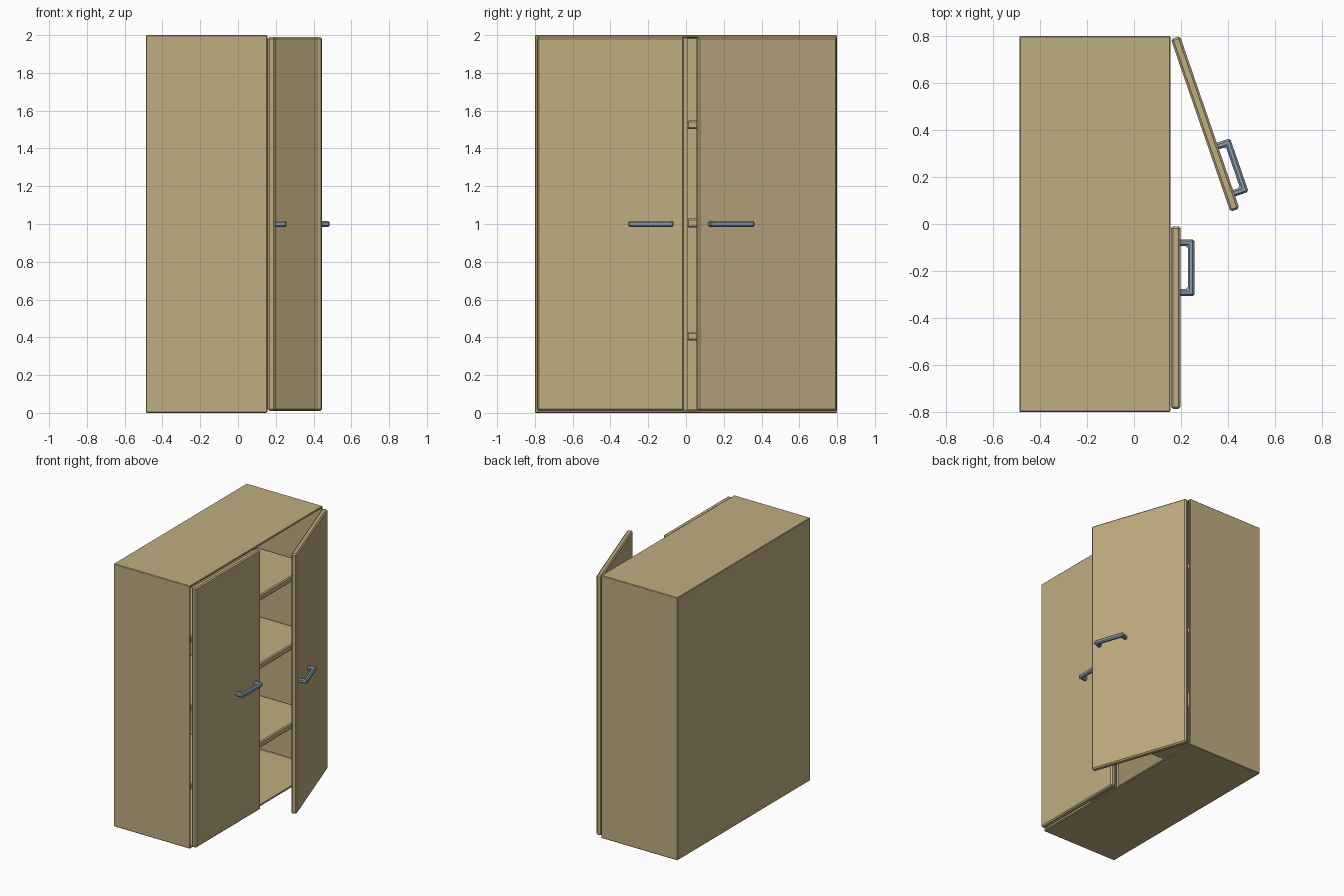
import bpy, bmesh, math
from mathutils import Matrix, Vector

if "Cube" in bpy.data.objects:
    bpy.data.objects.remove(bpy.data.objects["Cube"])


def material(name, rgb):
    m = bpy.data.materials.new(name)
    m.diffuse_color = (*rgb, 1)
    m.use_nodes = True
    m.node_tree.nodes["Principled BSDF"].inputs["Base Color"].default_value = m.diffuse_color
    return m


WOOD = material("tan wood", (0.53, 0.42, 0.22))
METAL = material("blue grey metal", (0.25, 0.33, 0.42))


def finish(name, bm, mat, bevel=0.0, segments=1):
    bmesh.ops.recalc_face_normals(bm, faces=bm.faces)
    me = bpy.data.meshes.new(name)
    bm.to_mesh(me)
    bm.free()
    me.materials.append(mat)
    ob = bpy.data.objects.new(name, me)
    bpy.context.collection.objects.link(ob)
    if bevel:
        mod = ob.modifiers.new("bevel", 'BEVEL')
        mod.width = bevel
        mod.segments = segments
        mod.limit_method = 'ANGLE'
    return ob


def box_mesh(lo, hi):
    lo, hi = Vector(lo), Vector(hi)
    bm = bmesh.new()
    bmesh.ops.create_cube(bm, size=1,
                          matrix=Matrix.Translation((lo + hi) / 2) @ Matrix.Diagonal((*(hi - lo), 1)))
    return bm


# cabinet shell, open towards +x
BACK, FRONT, WALL = -0.488, 0.155, 0.02
bm = box_mesh((BACK, -0.8, 0), (FRONT, 0.8, 2))
bm.faces.ensure_lookup_table()
mouth = max(bm.faces, key=lambda f: f.calc_center_median().x)
bmesh.ops.inset_region(bm, faces=[mouth], thickness=WALL)
hole = bmesh.ops.extrude_discrete_faces(bm, faces=[mouth])["faces"]
bmesh.ops.translate(bm, verts=hole[0].verts, vec=(BACK + WALL - FRONT, 0, 0))
finish("cabinet_shell", bm, WOOD, 0.004)

# centre divider
finish("centre_divider", box_mesh((BACK + 0.015, -0.011, 0.015), (0.15, 0.009, 1.985)), WOOD)

# shelves on both sides of the divider
for i, z in enumerate((0.406, 1.005, 1.525)):
    for side, (a, b) in (("left", (-0.783, -0.008)), ("right", (0.006, 0.783))):
        finish(f"{side}_shelf_{i + 1}",
               box_mesh((BACK + 0.015, a, z - 0.023), (0.08, b, z + 0.023)), WOOD, 0.008)

# doors and handles: local origin at the hinge, side is the direction of the free edge
DOOR_LEN, DOOR_T = 0.777, 0.041


def door(name, side, hinge_y, angle):
    place = Matrix.Translation((0.157, hinge_y, 0)) @ Matrix.Rotation(angle, 4, 'Z')
    ys = sorted((0, side * DOOR_LEN))
    panel = finish(name, box_mesh((0, ys[0], 0.011), (DOOR_T, ys[1], 1.989)), WOOD, 0.009)
    panel.matrix_world = place
    # U-shaped handle outline, extruded upwards
    a, b, t, reach = 0.481, 0.722, 0.029, 0.101
    outline = [(DOOR_T - 0.01, a), (reach, a), (reach, b), (DOOR_T - 0.01, b),
               (DOOR_T - 0.01, b - t), (reach - t, b - t), (reach - t, a + t), (DOOR_T - 0.01, a + t)]
    bm = bmesh.new()
    face = bm.faces.new([bm.verts.new((x, side * y, 0.984)) for x, y in outline])
    top = bmesh.ops.extrude_face_region(bm, geom=[face])["geom"]
    bmesh.ops.translate(bm, verts=[v for v in top if isinstance(v, bmesh.types.BMVert)],
                        vec=(0, 0, 0.032))
    finish(name + "_handle", bm, METAL, 0.008).matrix_world = place


door("closed_door", 1, -0.787, 0)
door("open_door", -1, 0.787, math.radians(19))
